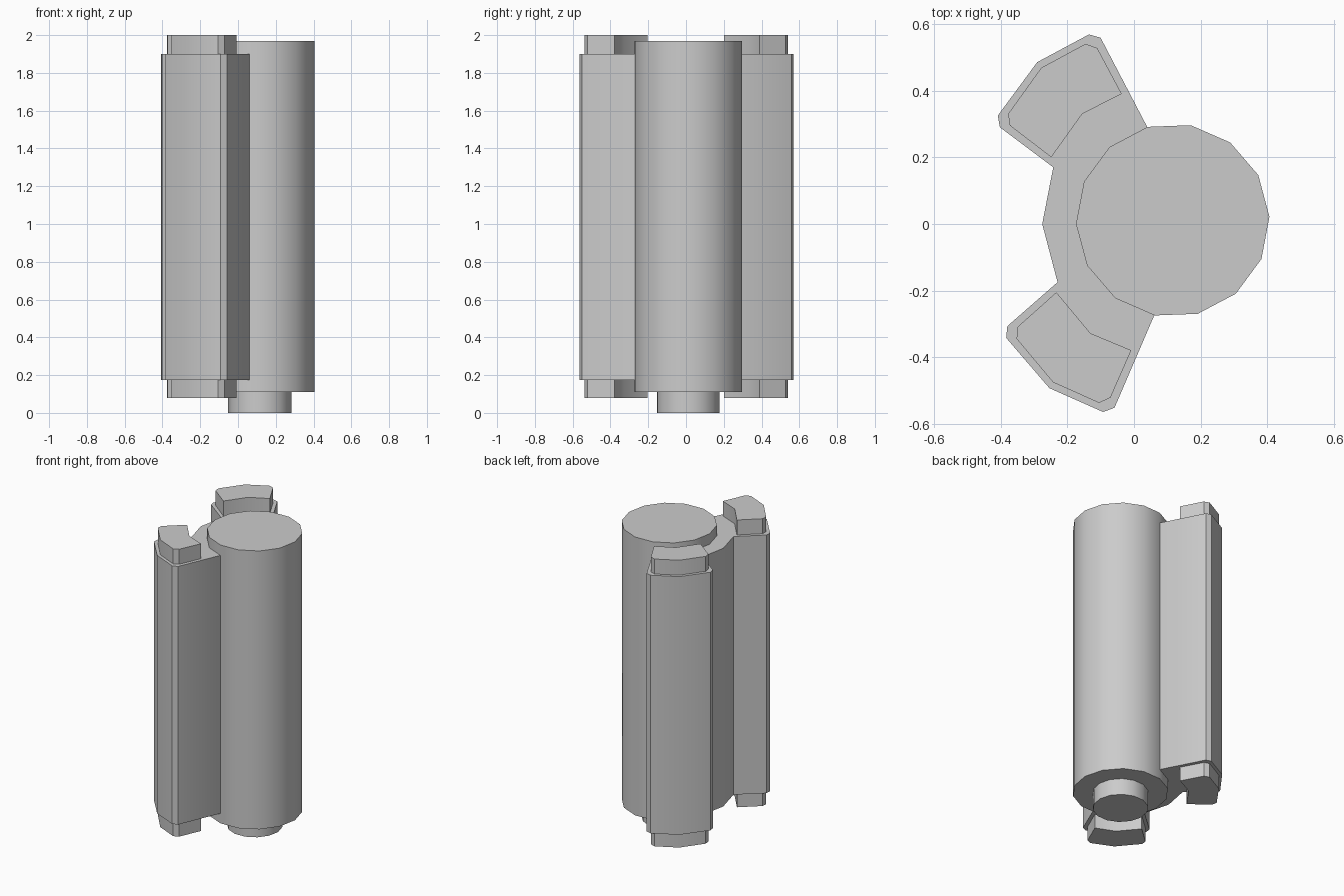
import bpy, bmesh, math
from mathutils import Vector

if "Cube" in bpy.data.objects:
    bpy.data.objects.remove(bpy.data.objects["Cube"])

CENTRE = Vector((0.116, 0.011))   # axis of the main cylinder
TILT = math.radians(2.15)         # slight turn of the symmetry plane
AXIS = Vector((math.cos(TILT), math.sin(TILT)))


def mirror(p):
    """Reflect a plan point across the tilted symmetry plane."""
    d = Vector(p) - CENTRE
    return CENTRE + 2 * d.dot(AXIS) * AXIS - d


def ring(radius, sides=14):
    return [CENTRE + radius * Vector((math.cos(TILT + i * math.tau / sides),
                                      math.sin(TILT + i * math.tau / sides)))
            for i in range(sides)]


def prism(name, outline, z0, z1):
    """Extrude a plan outline between two heights."""
    bm = bmesh.new()
    face = bm.faces.new([bm.verts.new((p[0], p[1], z0)) for p in outline])
    ext = bmesh.ops.extrude_face_region(bm, geom=[face], use_keep_orig=True)
    top = [g for g in ext["geom"] if isinstance(g, bmesh.types.BMVert)]
    bmesh.ops.translate(bm, verts=top, vec=(0, 0, z1 - z0))
    bmesh.ops.recalc_face_normals(bm, faces=bm.faces)
    mesh = bpy.data.meshes.new(name)
    bm.to_mesh(mesh)
    bm.free()
    obj = bpy.data.objects.new(name, mesh)
    bpy.context.collection.objects.link(obj)
    bpy.ops.object.select_all(action='DESELECT')
    obj.select_set(True)
    bpy.context.view_layer.objects.active = obj
    bpy.ops.object.shade_smooth_by_angle(angle=math.radians(30))
    return obj


# Main cylinder and the short stem below it
prism("main_cylinder", ring(0.29), 0.11, 1.97)
prism("bottom_stem", ring(0.168), 0.0, 0.11)

# Housing with two flared wings, wrapped round the back of the cylinder
wing = [(0.04, 0.29), (-0.1, 0.558), (-0.135, 0.568), (-0.29, 0.485),
        (-0.408, 0.325), (-0.402, 0.29), (-0.242, 0.17)]
housing = wing + [(-0.275, 0.0)] + [mirror(p) for p in reversed(wing)]
prism("winged_housing", housing, 0.175, 1.9)

# Inset end blocks on the top and bottom of each wing
block = [(-0.037, 0.39), (-0.11, 0.527), (-0.145, 0.54), (-0.278, 0.468),
         (-0.377, 0.33), (-0.372, 0.295), (-0.248, 0.2), (-0.155, 0.33)]
for side, outline in (("back", block), ("front", [mirror(p) for p in block])):
    prism(side + "_top_block", outline, 1.9, 2.0)
    prism(side + "_bottom_block", outline, 0.08, 0.175)
